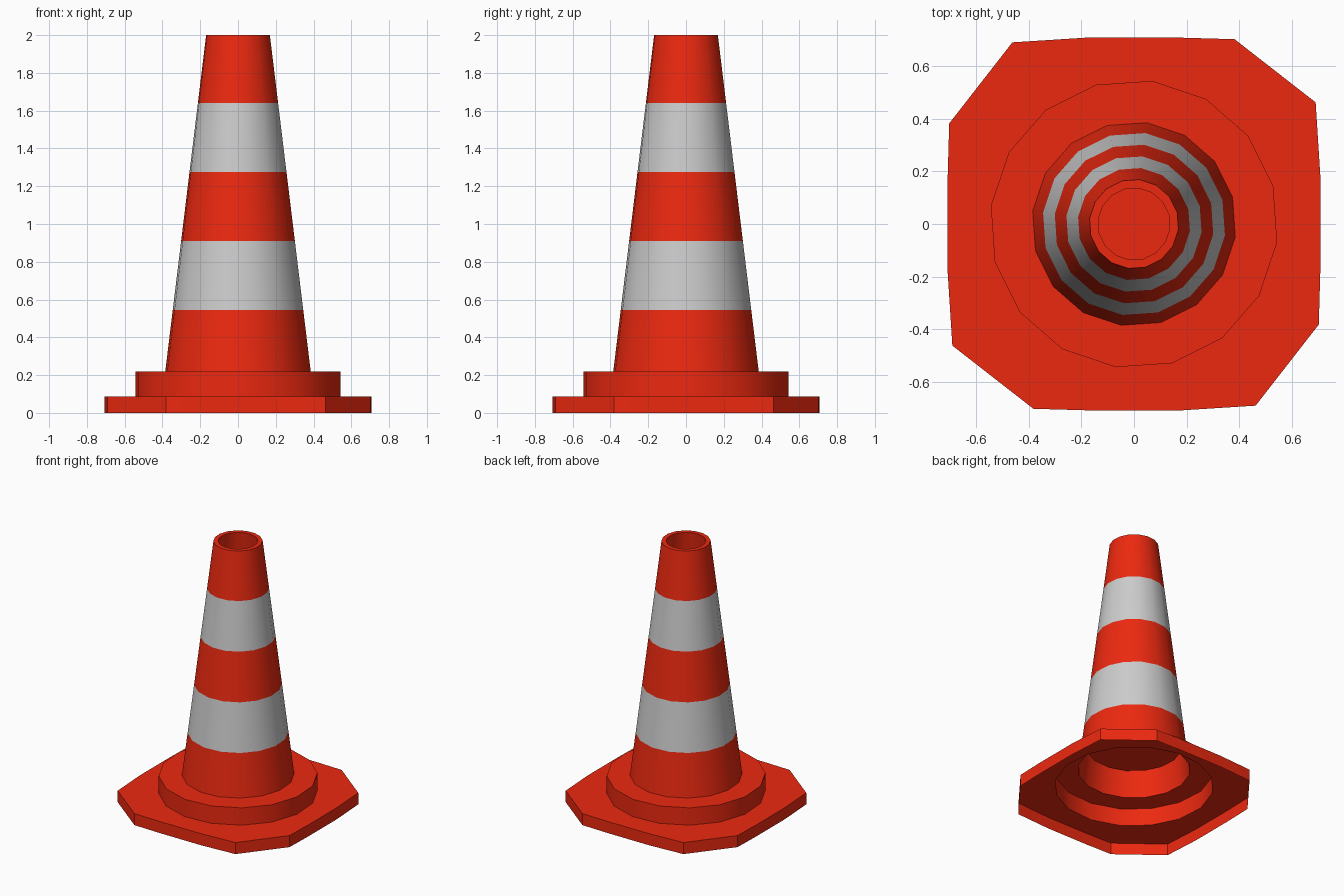
import bpy, bmesh, math

if "Cube" in bpy.data.objects:
    bpy.data.objects.remove(bpy.data.objects["Cube"])

SIDES = 16
PHASE = math.radians(15.2)


def material(name, rgb):
    m = bpy.data.materials.new(name)
    m.diffuse_color = (*rgb, 1)
    m.use_nodes = True
    m.node_tree.nodes["Principled BSDF"].inputs["Base Color"].default_value = m.diffuse_color
    return m


RED = material("cone_red", (0.84, 0.022, 0.005))
GREY = material("band_grey", (0.6, 0.6, 0.6))


def circle(r, z):
    return [(r * math.cos(PHASE + i * math.tau / SIDES),
             r * math.sin(PHASE + i * math.tau / SIDES), z) for i in range(SIDES)]


def plate(z):
    # one quarter of the outline, turned four times
    pts = []
    quarter = [(0.708, 0.18), (0.69, 0.462), (0.382, 0.702), (0.17, 0.708)]
    for _ in range(4):
        pts += [(x, y, z) for x, y in quarter]
        quarter = [(-y, x) for x, y in quarter]
    return pts


def loft(name, loops, grey=(), cap=False):
    # skin successive outlines; 'grey' lists the spans with the second colour
    bm = bmesh.new()
    rings = [[bm.verts.new(p) for p in loop] for loop in loops]
    for k, (a, b) in enumerate(zip(rings, rings[1:])):
        for i in range(SIDES):
            j = (i + 1) % SIDES
            f = bm.faces.new((a[i], a[j], b[j], b[i]))
            f.material_index = 1 if k in grey else 0
    if cap:
        bm.faces.new(rings[-1])
    me = bpy.data.meshes.new(name)
    bm.to_mesh(me)
    bm.free()
    me.materials.append(RED)
    me.materials.append(GREY)
    ob = bpy.data.objects.new(name, me)
    bpy.context.collection.objects.link(ob)
    bpy.ops.object.select_all(action='DESELECT')
    ob.select_set(True)
    bpy.context.view_layer.objects.active = ob
    bpy.ops.object.shade_smooth_by_angle(angle=math.radians(30))
    return ob


def cone_radius(z):
    return 0.388 + (0.17 - 0.388) * (z - 0.22) / 1.78


# Stepped base, a thin shell open underneath
loft("base", [plate(0), plate(0.088), circle(0.548, 0.088),
              circle(0.548, 0.22), circle(cone_radius(0.22), 0.22)])

# Striped cone with a rim, hollow inside down to a floor
heights = [0.22, 0.545, 0.91, 1.275, 1.64, 2.0]
outer = [circle(cone_radius(z), z) for z in heights]
inner = [circle(0.137, 2.0), circle(0.33, 0.4)]
loft("striped_cone", outer + inner, grey=(1, 3), cap=True)
